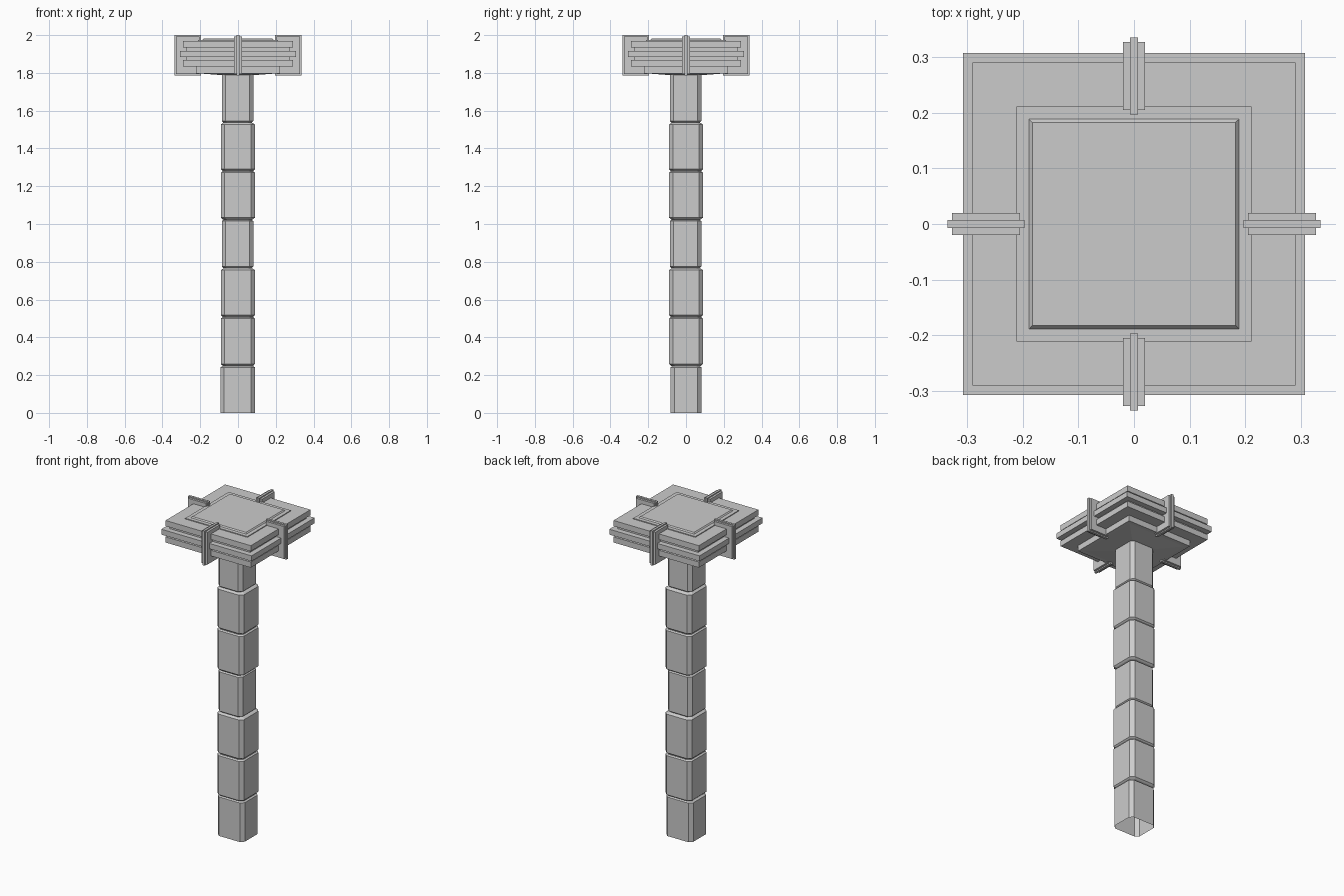
import bpy, bmesh

if "Cube" in bpy.data.objects:
    bpy.data.objects.remove(bpy.data.objects["Cube"])


def make_object(name, bm):
    bmesh.ops.recalc_face_normals(bm, faces=bm.faces)
    mesh = bpy.data.meshes.new(name)
    bm.to_mesh(mesh)
    bm.free()
    obj = bpy.data.objects.new(name, mesh)
    bpy.context.collection.objects.link(obj)
    return obj


def loft(name, rings, cap_start=True, cap_end=True):
    bm = bmesh.new()
    loops = [[bm.verts.new(p) for p in ring] for ring in rings]
    n = len(loops[0])
    for a, b in zip(loops, loops[1:]):
        for i in range(n):
            j = (i + 1) % n
            bm.faces.new((a[i], a[j], b[j], b[i]))
    if cap_start:
        bm.faces.new(loops[0][::-1])
    if cap_end:
        bm.faces.new(loops[-1])
    return make_object(name, bm)


def square(r, z):
    return [(-r, -r, z), (r, -r, z), (r, r, z), (-r, r, z)]


def octagon(x0, x1, y0, y1, z, inset=0.0, c=0.02):
    x0, x1, y0, y1 = x0 + inset, x1 - inset, y0 + inset, y1 - inset
    return [(x0 + c, y0, z), (x1 - c, y0, z), (x1, y0 + c, z), (x1, y1 - c, z),
            (x1 - c, y1, z), (x0 + c, y1, z), (x0, y1 - c, z), (x0, y0 + c, z)]


def box(name, x0, x1, y0, y1, z0, z1):
    return loft(name, [[(x0, y0, z), (x1, y0, z), (x1, y1, z), (x0, y1, z)]
                       for z in (z0, z1)])


# Shaft: seven slightly uneven chamfered blocks, hollow and open at the foot
blocks = [(-.093, .09, -.082, .082), (-.091, .09, -.09, .09),
          (-.091, .09, -.09, .09), (-.086, .081, -.086, .081),
          (-.091, .09, -.09, .09), (-.091, .09, -.09, .09),
          (-.086, .081, -.086, .081)]
joints = [0, .249, .508, .764, 1.024, 1.28, 1.535, 1.80]
rings = []
for k, b in enumerate(blocks):
    z0, z1 = joints[k], joints[k + 1]
    if k == 0:
        rings.append(octagon(*b, z0))
    else:
        rings += [octagon(*b, z0 + .002, .009), octagon(*b, z0 + .010)]
    if k == len(blocks) - 1:
        rings.append(octagon(*b, z1))
    else:
        rings += [octagon(*b, z1 - .008), octagon(*b, z1 - .002, .009)]
loft("shaft_blocks", rings, cap_start=False, cap_end=False)

# Capital: shallow underside, banded slab and stepped top panel
profile = [(.085, 1.788), (.20, 1.797), (.222, 1.797), (.222, 1.833),
           (.291, 1.833), (.291, 1.868), (.275, 1.868), (.275, 1.884),
           (.308, 1.884), (.308, 1.917), (.275, 1.917), (.275, 1.934),
           (.291, 1.934), (.291, 1.969), (.212, 1.969), (.212, 1.974),
           (.189, 1.974), (.183, 1.981)]
loft("capital", [square(r, z) for r, z in profile])

# Bracket fins on all four sides: a thick core with a thin projecting blade
for i, side in enumerate(("right", "back", "left", "front")):
    for part, a, b, t, z0, z1 in (("bracket_core", .205, .328, .02, 1.793, 1.993),
                                  ("bracket_blade", .197, .336, .007, 1.786, 2.0)):
        fin = box(f"{part}_{side}", a, b, -t, t, z0, z1)
        fin.rotation_euler.z = i * 1.5707963
